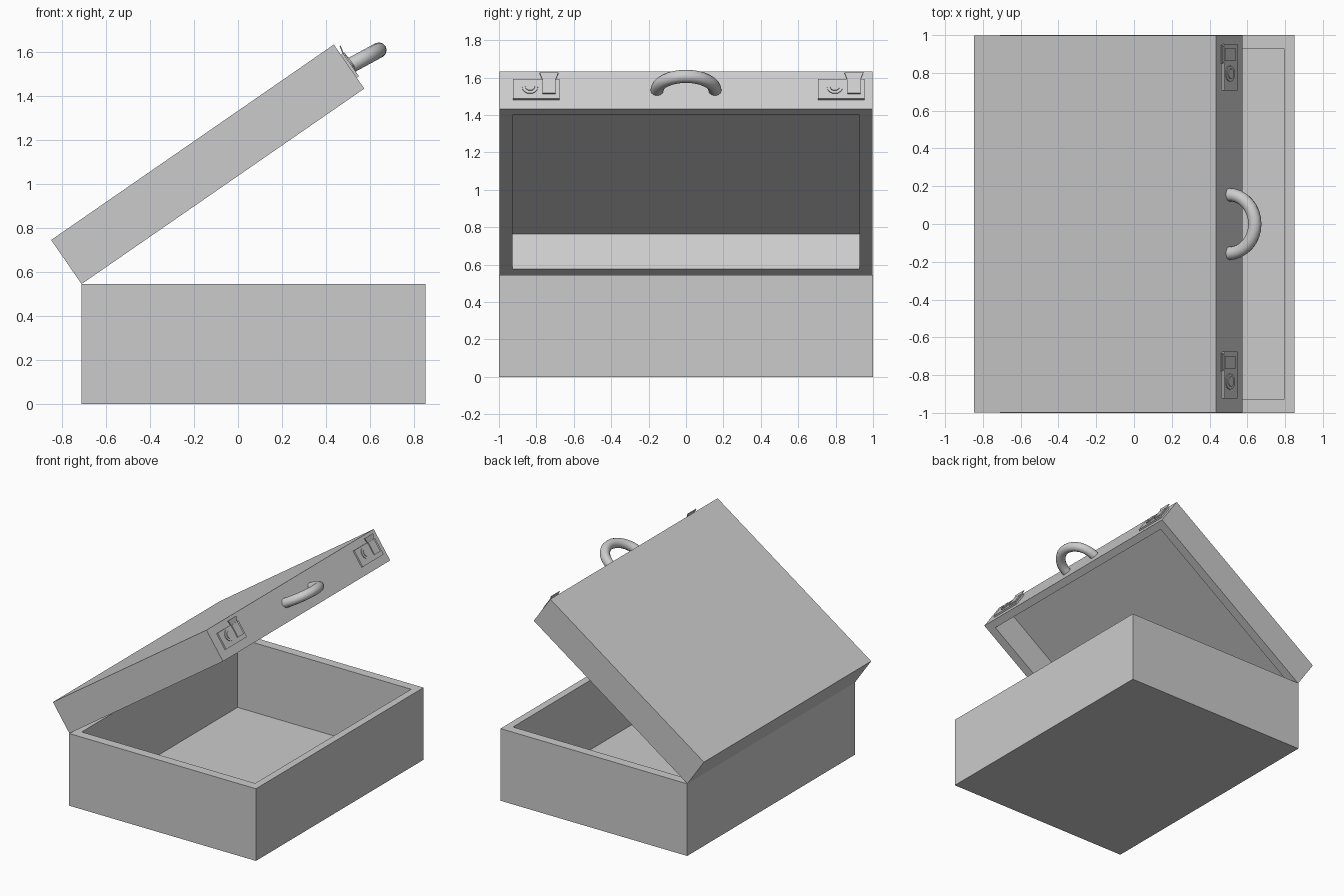
import bpy, bmesh
from math import radians, pi, sin, cos
from mathutils import Matrix, Vector

default = bpy.data.objects.get("Cube")
if default:
    bpy.data.objects.remove(default, do_unlink=True)

grey = bpy.data.materials.new("case_grey")
grey.use_nodes = True
tone = (0.6, 0.6, 0.6, 1)
grey.diffuse_color = tone
grey.node_tree.nodes["Principled BSDF"].inputs["Base Color"].default_value = tone

LENGTH, BASE_H, LID_H = 1.56, 0.545, 0.243
WALL_X, WALL_Y = 0.055, 0.07
# Hinge frame of the opened lid: local x runs from hinge to handle
HINGE = Matrix.Translation((-0.71, 0, BASE_H)) @ Matrix.Rotation(radians(-34.66), 4, 'Y')


def finish(name, bm, matrix, smooth=False):
    bmesh.ops.recalc_face_normals(bm, faces=bm.faces)
    mesh = bpy.data.meshes.new(name)
    bm.to_mesh(mesh)
    bm.free()
    mesh.materials.append(grey)
    obj = bpy.data.objects.new(name, mesh)
    obj.matrix_world = matrix
    bpy.context.collection.objects.link(obj)
    if smooth:
        bpy.ops.object.select_all(action='DESELECT')
        obj.select_set(True)
        bpy.context.view_layer.objects.active = obj
        bpy.ops.object.shade_smooth_by_angle(angle=radians(50))
    return obj


def tray(name, height, panel, side, half_y, matrix):
    """Hollow box from x = 0; side +1 opens upwards, -1 downwards."""
    bm = bmesh.new()
    bmesh.ops.create_cube(bm, size=1)
    for v in bm.verts:
        v.co = Vector(((v.co.x + 0.5) * LENGTH, v.co.y * 2 * half_y, (v.co.z + 0.5) * height))
    bm.normal_update()
    mouth = next(f for f in bm.faces if f.normal.z * side > 0.9)
    bmesh.ops.inset_individual(bm, faces=[mouth], thickness=0.05)
    mid = LENGTH / 2
    for v in mouth.verts:
        v.co.x = mid + (mid - WALL_X) * (1 if v.co.x > mid else -1)
        v.co.y = (half_y - WALL_Y) * (1 if v.co.y > 0 else -1)
    inner = bmesh.ops.extrude_discrete_faces(bm, faces=[mouth])["faces"][0]
    bmesh.ops.translate(bm, verts=inner.verts, vec=(0, 0, -side * (height - panel)))
    return finish(name, bm, matrix)


# Case halves
tray("case_base", BASE_H, 0.02, 1, 1.0, Matrix.Translation((-0.71, 0, 0)))
tray("case_lid", LID_H, 0.016, -1, 0.998, HINGE)


def plate(name, outline, y, back, front):
    """Flat fitting on the lid front; outline points are (y, height)."""
    bm = bmesh.new()
    face = bm.faces.new([bm.verts.new((LENGTH + back, y + p, h)) for p, h in outline])
    ext = bmesh.ops.extrude_face_region(bm, geom=[face], use_keep_orig=True)["geom"]
    moved = [g for g in ext if isinstance(g, bmesh.types.BMVert)]
    bmesh.ops.translate(bm, verts=moved, vec=(front - back, 0, 0))
    return finish(name, bm, HINGE)


def rect(y0, y1, h0, h1):
    return [(y0, h0), (y1, h0), (y1, h1), (y0, h1)]


def disc(radius, h, sides=16):
    return [(radius * cos(2 * pi * i / sides), h + radius * sin(2 * pi * i / sides))
            for i in range(sides)]


# Two matching locks, laid out relative to the round button
for label, y in (("right", -0.834), ("left", 0.796)):
    plate(label + "_lock_plate", rect(-0.09, 0.158, 0.06, 0.187), y, -0.002, 0.012)
    plate(label + "_lock_collar", disc(0.042, 0.133), y, 0.01, 0.017)
    plate(label + "_lock_button", disc(0.026, 0.133), y, 0.015, 0.022)
    plate(label + "_lock_clasp", rect(0.067, 0.136, 0.09, 0.185), y, 0.01, 0.02)
    # Flared hook, leaning outwards at its tip
    hook = plate(label + "_lock_hook",
                 [(0.067, 0.18), (0.136, 0.18), (0.152, 0.222), (0.051, 0.222)], y, 0.008, 0.014)
    for v in hook.data.vertices:
        if v.co.z > 0.2:
            v.co.x += 0.009

# Half-ring handle with closed ends, drooping slightly
bm = bmesh.new()
ARC, TUBE, STEPS, SIDES = 0.155, 0.035, 16, 12
rings = []
for i in range(STEPS + 1):
    a = pi * i / STEPS
    ring = []
    for j in range(SIDES):
        b = 2 * pi * j / SIDES
        r = ARC + TUBE * cos(b)
        ring.append(bm.verts.new((r * sin(a), r * cos(a), TUBE * sin(b))))
    rings.append(ring)
for r0, r1 in zip(rings, rings[1:]):
    for j in range(SIDES):
        k = (j + 1) % SIDES
        bm.faces.new((r0[j], r0[k], r1[k], r1[j]))
bm.faces.new(rings[0])
bm.faces.new(rings[-1])
finish("handle", bm, HINGE @ Matrix.Translation((LENGTH, 0, 0.122))
       @ Matrix.Rotation(radians(6), 4, 'Y'), smooth=True)
